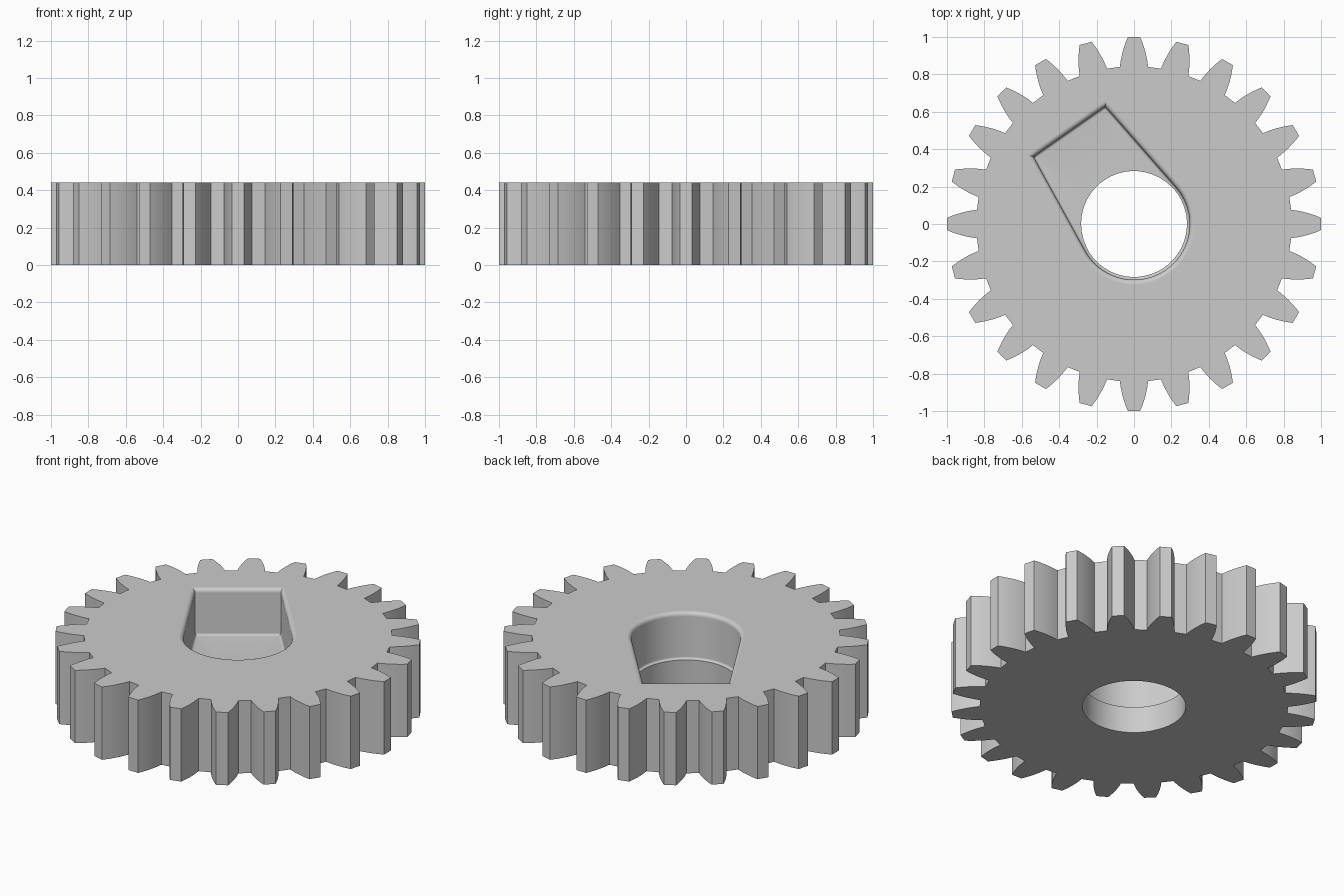
import bpy, bmesh
from math import sin, cos, pi, radians
from mathutils import Vector

if "Cube" in bpy.data.objects:
    bpy.data.objects.remove(bpy.data.objects["Cube"], do_unlink=True)

HEIGHT, FLOOR = 0.44, 0.16
TEETH = 24
HOLE_R, POCKET_R, POCKET_END = 0.283, 0.298, 0.603
AXIS, SPREAD = radians(125), radians(83.8)
RIM, COVE = 0.024, 0.014


def polar(r, a):
    return Vector((r * cos(a), r * sin(a)))


def gear_outline():
    """Closed toothed outline with curved flanks."""
    flank = []
    for i in range(7):
        t = i / 6
        flank.append((0.843 + 0.157 * t, 0.090 - 0.038 * t - 0.019 * t * t))
    pts = []
    for k in range(TEETH):
        a = pi / 2 + k * 2 * pi / TEETH
        pts += [polar(r, a - h) for r, h in flank]
        pts += [polar(r, a + h) for r, h in reversed(flank)]
    return pts


def meet(a, da, b, db):
    """Crossing of two lines given by normal angle and distance."""
    s = sin(b - a)
    return Vector(((da * sin(b) - db * sin(a)) / s, (db * cos(a) - da * cos(b)) / s))


def pocket_outline(d):
    """Round end with two tangent sides and a straight end, offset by d."""
    r, end = POCKET_R + d, POCKET_END + d
    right, left = AXIS - SPREAD, AXIS + SPREAD
    sweep = 2 * pi - 2 * SPREAD
    n = 64
    pts = [polar(r, left + sweep * i / n) for i in range(n + 1)]
    corners = [pts[-1], meet(right, r, AXIS, end), meet(AXIS, end, left, r), pts[0]]
    for p, q in zip(corners, corners[1:]):
        pts += [p.lerp(q, i / 10) for i in range(1, 11)]
    return pts[:-1]


bm = bmesh.new()


def ring(pts, z):
    verts = [bm.verts.new((p.x, p.y, z)) for p in pts]
    for a, b in zip(verts, verts[1:] + verts[:1]):
        bm.edges.new((a, b))
    return verts


def bridge(a, b):
    for i in range(len(a)):
        j = (i + 1) % len(a)
        bm.faces.new((a[i], a[j], b[j], b[i]))


def cap(*rings):
    edges = [bm.edges.get((v, w)) for r in rings for v, w in zip(r, r[1:] + r[:1])]
    bmesh.ops.triangle_fill(bm, edges=edges, use_beauty=True)


# Toothed rim
outer = gear_outline()
bottom, top = ring(outer, 0), ring(outer, HEIGHT)
bridge(bottom, top)

# Pocket with rounded upper edge and coved floor
steps = [i / 6 * pi / 2 for i in range(7)]
levels = [(RIM + 0.004, HEIGHT)]
levels += [(RIM * (1 - sin(a)), HEIGHT - RIM * (1 - cos(a))) for a in steps]
levels += [(-COVE * (1 - cos(a)), FLOOR + COVE * (1 - sin(a))) for a in steps]
rings = [ring(pocket_outline(d), z) for d, z in levels]

# Pocket floor and through hole
hole = [p.normalized() * HOLE_R for p in pocket_outline(0)]
rings += [ring(hole, FLOOR), ring(hole, 0)]
for upper, lower in zip(rings, rings[1:]):
    bridge(upper, lower)

# Flat top and bottom
cap(top, rings[0])
cap(bottom, rings[-1])

bmesh.ops.recalc_face_normals(bm, faces=bm.faces)
mesh = bpy.data.meshes.new("spur_gear")
bm.to_mesh(mesh)
bm.free()

# Grey material
grey = bpy.data.materials.new("plain_grey")
grey.use_nodes = True
colour = (0.6, 0.6, 0.6, 1)
grey.diffuse_color = colour
grey.node_tree.nodes["Principled BSDF"].inputs["Base Color"].default_value = colour
mesh.materials.append(grey)

gear = bpy.data.objects.new("spur_gear", mesh)
bpy.context.collection.objects.link(gear)
bpy.ops.object.select_all(action="DESELECT")
gear.select_set(True)
bpy.context.view_layer.objects.active = gear
bpy.ops.object.shade_smooth_by_angle(angle=radians(25))
